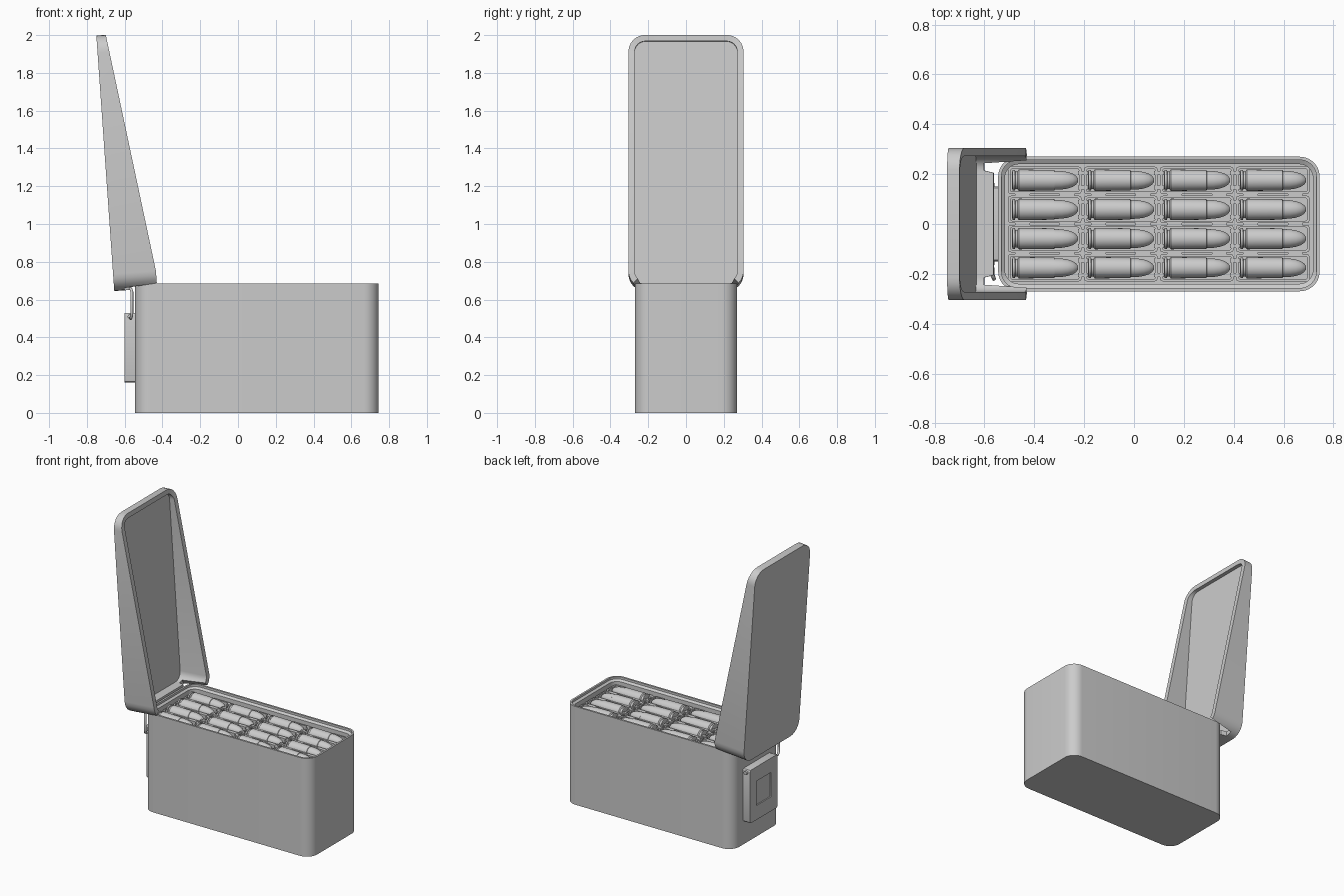
import bpy, bmesh, math

if "Cube" in bpy.data.objects:
    bpy.data.objects.remove(bpy.data.objects["Cube"])


def rrect(cx, cy, hx, hy, r, n=6):
    """Rounded rectangle outline as 2D points."""
    pts = []
    for q, (sx, sy) in enumerate(((1, 1), (-1, 1), (-1, -1), (1, -1))):
        for k in range(n + 1):
            a = math.radians(90 * q + 90 * k / n)
            pts.append((cx + sx * (hx - r) + r * math.cos(a),
                        cy + sy * (hy - r) + r * math.sin(a)))
    return pts


def loft(name, rings):
    """Closed solid through matching rings of 3D points, capped at both ends."""
    bm = bmesh.new()
    loops = [[bm.verts.new(p) for p in ring] for ring in rings]
    n = len(loops[0])
    for a, b in zip(loops, loops[1:]):
        for i in range(n):
            j = (i + 1) % n
            bm.faces.new((a[i], a[j], b[j], b[i]))
    bm.faces.new(loops[0])
    bm.faces.new(loops[-1])
    bmesh.ops.recalc_face_normals(bm, faces=bm.faces)
    me = bpy.data.meshes.new(name)
    bm.to_mesh(me)
    bm.free()
    ob = bpy.data.objects.new(name, me)
    bpy.context.collection.objects.link(ob)
    return ob


def at_z(pts, z):
    return [(x, y, z) for x, y in pts]


def at_x(pts, x):
    return [(x, y, z) for y, z in pts]


def block(name, c, h):
    return loft(name, [at_z([(c[0] + sx * h[0], c[1] + sy * h[1])
                             for sx, sy in ((1, 1), (-1, 1), (-1, -1), (1, -1))], c[2] + s * h[2])
                       for s in (-1, 1)])


def wire(name, pts, r):
    cu = bpy.data.curves.new(name, 'CURVE')
    cu.dimensions = '3D'
    cu.bevel_depth, cu.bevel_resolution, cu.use_fill_caps = r, 3, True
    sp = cu.splines.new('POLY')
    sp.points.add(len(pts) - 1)
    for p, co in zip(sp.points, pts):
        p.co = (*co, 1)
    ob = bpy.data.objects.new(name, cu)
    bpy.context.collection.objects.link(ob)
    return ob


# Hollow box body with a stepped rim
outer = rrect(0.1, 0, 0.645, 0.27, 0.08, 10)
ledge = rrect(0.1, 0, 0.632, 0.257, 0.067, 10)
inner = rrect(0.1, 0, 0.618, 0.24, 0.055, 10)
loft("box_body", [at_z(outer, 0), at_z(outer, 0.685), at_z(ledge, 0.685),
                  at_z(ledge, 0.67), at_z(inner, 0.66), at_z(inner, 0.03)])

# Tray floor under the cells
loft("tray_floor", [at_z(inner, 0.57), at_z(inner, 0.585)])

# Cells, rounds and joining clips
cell_src = round_src = None
PITCH_X, PITCH_Y = 0.305, 0.117
profile = [(0, 0.030), (0.003, 0.042), (0.012, 0.042), (0.014, 0.035), (0.022, 0.035),
           (0.028, 0.043), (0.17, 0.041), (0.172, 0.038), (0.20, 0.037), (0.225, 0.033),
           (0.245, 0.026), (0.258, 0.017), (0.266, 0.006)]
for i in range(4):
    for j in range(4):
        x, y = -0.358 + PITCH_X * i, PITCH_Y * (j - 1.5)
        if cell_src is None:
            o = rrect(0, 0, 0.148, 0.055, 0.012, 2)
            w = rrect(0, 0, 0.138, 0.046, 0.008, 2)
            cell_src = loft("cell_frame", [at_z(o, 0.58), at_z(o, 0.638), at_z(w, 0.638), at_z(w, 0.59)])
            round_src = loft("cartridge", [[(px, r * math.cos(k * math.pi / 12), r * math.sin(k * math.pi / 12))
                                            for k in range(24)] for px, r in profile])
            cell, rnd = cell_src, round_src
        else:
            cell = bpy.data.objects.new("cell_frame", cell_src.data)
            rnd = bpy.data.objects.new("cartridge", round_src.data)
            bpy.context.collection.objects.link(cell)
            bpy.context.collection.objects.link(rnd)
        cell.location = (x, y, 0)
        rnd.location = (x - 0.132, y, 0.622)
        if i < 3:
            for s in (-1, 1):
                block("cell_clip", (x + PITCH_X / 2, y + s * 0.03, 0.632), (0.02, 0.008, 0.01))
        if j < 3:
            for s in (-1, 1):
                block("cell_clip", (x + s * 0.09, y + PITCH_Y / 2, 0.632), (0.03, 0.009, 0.006))

# Open wedge-shaped lid: u runs along the lid, v is its depth
LENGTH, N = 1.356, 6


def lid_outline(t):
    pts = rrect(LENGTH / 2, 0, LENGTH / 2 - t, 0.305 - t, 0.09 - t, N)
    pts[2 * (N + 1):2 * (N + 1)] = [(t, 0.205), (t, -0.205)]
    return pts


def to_world(u, y, v):
    return (-0.655 - 0.07 * u + 0.9976 * v, y, 0.645 + 0.9976 * u + 0.07 * v)


def rim_depth(i, u):
    mid = 2 * (N + 1)
    if i in (mid, mid + 1):
        return 0.093                       # centre tab at the hinge
    if mid - 4 < i < mid or mid + 1 < i < mid + 5:
        return 0.055                       # cut-away corners
    return 0.2275 - 0.1775 * max(0, u - 0.1) / (LENGTH - 0.1)


lo, li = lid_outline(0), lid_outline(0.033)
depth = [rim_depth(i, u) for i, (u, y) in enumerate(lo)]
loft("lid", [[to_world(u, y, 0) for u, y in lo],
             [to_world(u, y, d) for (u, y), d in zip(lo, depth)],
             [to_world(u, y, d) for (u, y), d in zip(li, depth)],
             [to_world(u, y, 0.025) for u, y in li]])

# Latch plate with recessed square panel
plate = rrect(0, 0.345, 0.15, 0.185, 0.012, 3)
panel = rrect(0, 0.345, 0.08, 0.085, 0.004, 3)
loft("latch_plate", [at_x(plate, -0.54), at_x(plate, -0.6), at_x(panel, -0.6), at_x(panel, -0.592)])

# Pin and wire bail linking the latch to the lid
wire("latch_pin", [(-0.572, -0.165, 0.51), (-0.572, 0.165, 0.51)], 0.013)
wire("wire_bail", [(-0.57, -0.13, 0.505), (-0.568, -0.20, 0.50), (-0.564, -0.215, 0.51),
                   (-0.562, -0.22, 0.53), (-0.562, -0.22, 0.64), (-0.566, -0.21, 0.655),
                   (-0.58, -0.19, 0.66)], 0.008)

# Smooth curved surfaces, keep hard edges
bpy.ops.object.select_all(action='DESELECT')
for ob in bpy.context.scene.objects:
    if ob.type == 'MESH':
        ob.select_set(True)
        bpy.context.view_layer.objects.active = ob
bpy.ops.object.shade_smooth_by_angle(angle=math.radians(30))
